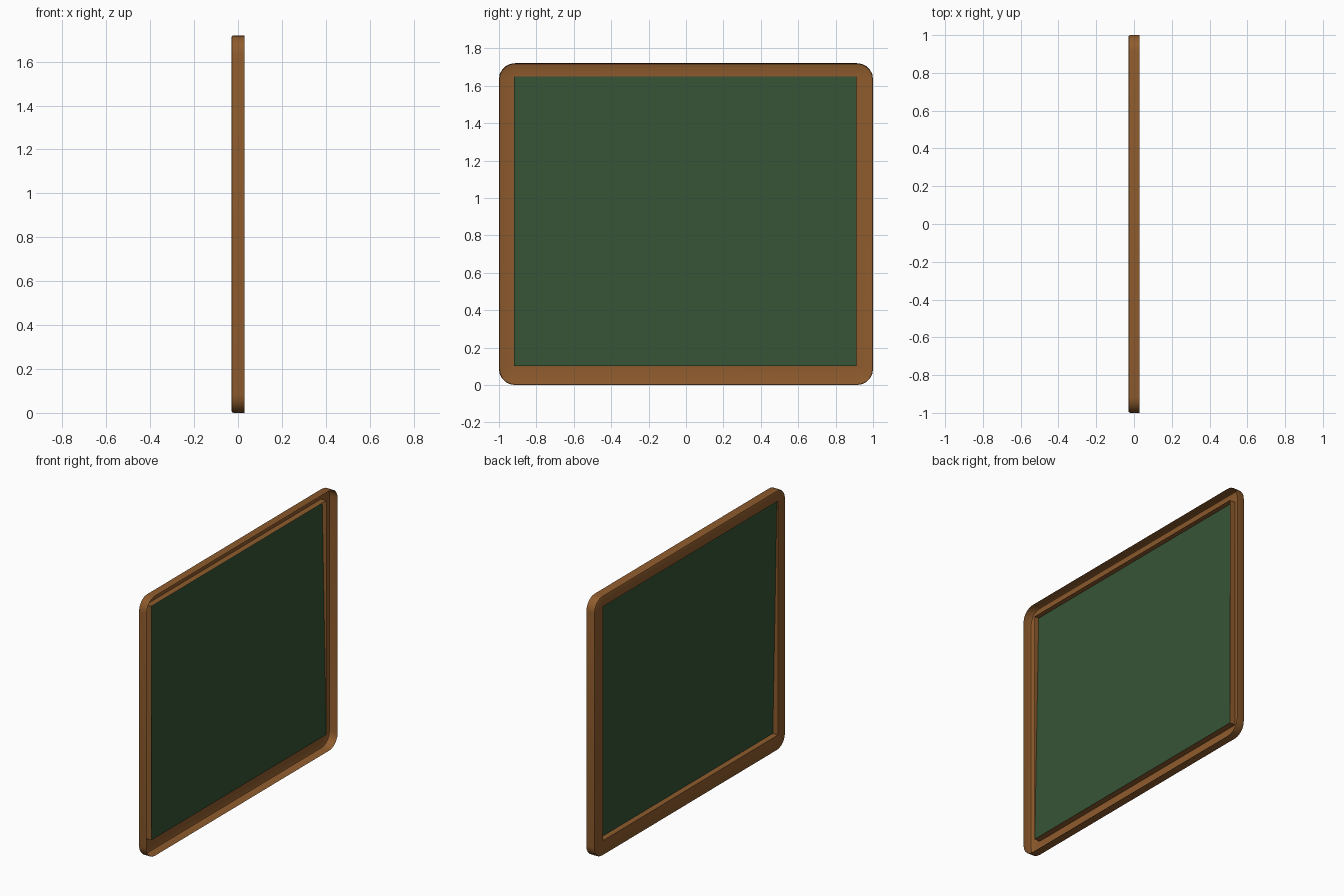
import bpy, bmesh, math

if "Cube" in bpy.data.objects:
    bpy.data.objects.remove(bpy.data.objects["Cube"])

def material(name, rgb):
    m = bpy.data.materials.new(name)
    m.diffuse_color = (*rgb, 1)
    m.use_nodes = True
    m.node_tree.nodes["Principled BSDF"].inputs["Base Color"].default_value = m.diffuse_color
    return m

wood = material("brown wood", (0.27, 0.105, 0.026))
green = material("board green", (0.037, 0.088, 0.036))

Y0, Y1, Z0, Z1 = -1.0, 1.0, 0.0, 1.72      # outer frame
BY0, BY1, BZ0, BZ1 = -0.92, 0.912, 0.10, 1.65  # opening
R, SEG = 0.085, 5

def rounded_ring(x, inset):
    pts = []
    for i, (sy, sz) in enumerate([(1, 1), (-1, 1), (-1, -1), (1, -1)]):
        cy = (Y1 - R) if sy > 0 else (Y0 + R)
        cz = (Z1 - R) if sz > 0 else (Z0 + R)
        for k in range(SEG + 1):
            a = math.radians(90 * i + 90 * k / SEG)
            pts.append((x, cy + (R - inset) * math.cos(a), cz + (R - inset) * math.sin(a)))
    return pts

def square_ring(x):
    corners = [(BY1, BZ1), (BY0, BZ1), (BY0, BZ0), (BY1, BZ0)]
    return [(x, y, z) for y, z in corners for _ in range(SEG + 1)]

def finish(name, bm, mat):
    me = bpy.data.meshes.new(name)
    bm.to_mesh(me)
    bm.free()
    me.materials.append(mat)
    ob = bpy.data.objects.new(name, me)
    bpy.context.collection.objects.link(ob)
    return ob

# hollow frame: outer wall, softened front edge, front face, inner lip
bm = bmesh.new()
rings = [rounded_ring(0.03, 0), rounded_ring(-0.02, 0), rounded_ring(-0.027, 0.003),
         rounded_ring(-0.03, 0.01), square_ring(-0.03), square_ring(0.01)]
rings = [[bm.verts.new(p) for p in r] for r in rings]
n = len(rings[0])
for a, b in zip(rings, rings[1:]):
    for i in range(n):
        j = (i + 1) % n
        bm.faces.new((a[i], b[i], b[j], a[j]))
bmesh.ops.remove_doubles(bm, verts=bm.verts, dist=0.0001)
bmesh.ops.recalc_face_normals(bm, faces=bm.faces)
# make the front face point towards -x
if max(bm.faces, key=lambda f: abs(f.normal.x) * f.calc_area()).normal.x > 0:
    bmesh.ops.reverse_faces(bm, faces=bm.faces)
frame = finish("frame", bm, wood)
bpy.context.view_layer.objects.active = frame
frame.select_set(True)
bpy.ops.object.shade_smooth_by_angle(angle=math.radians(40))

# writing surface, leaning slightly inside the lip
bm = bmesh.new()
XT, XB = -0.022, 0.008
bm.faces.new([bm.verts.new(p) for p in [(XT, BY1, BZ1), (XT, BY0, BZ1), (XB, BY0, BZ0), (XB, BY1, BZ0)]])
bm.normal_update()
if bm.faces[:][0].normal.x > 0:
    bmesh.ops.reverse_faces(bm, faces=bm.faces)
finish("writing_board", bm, green)
